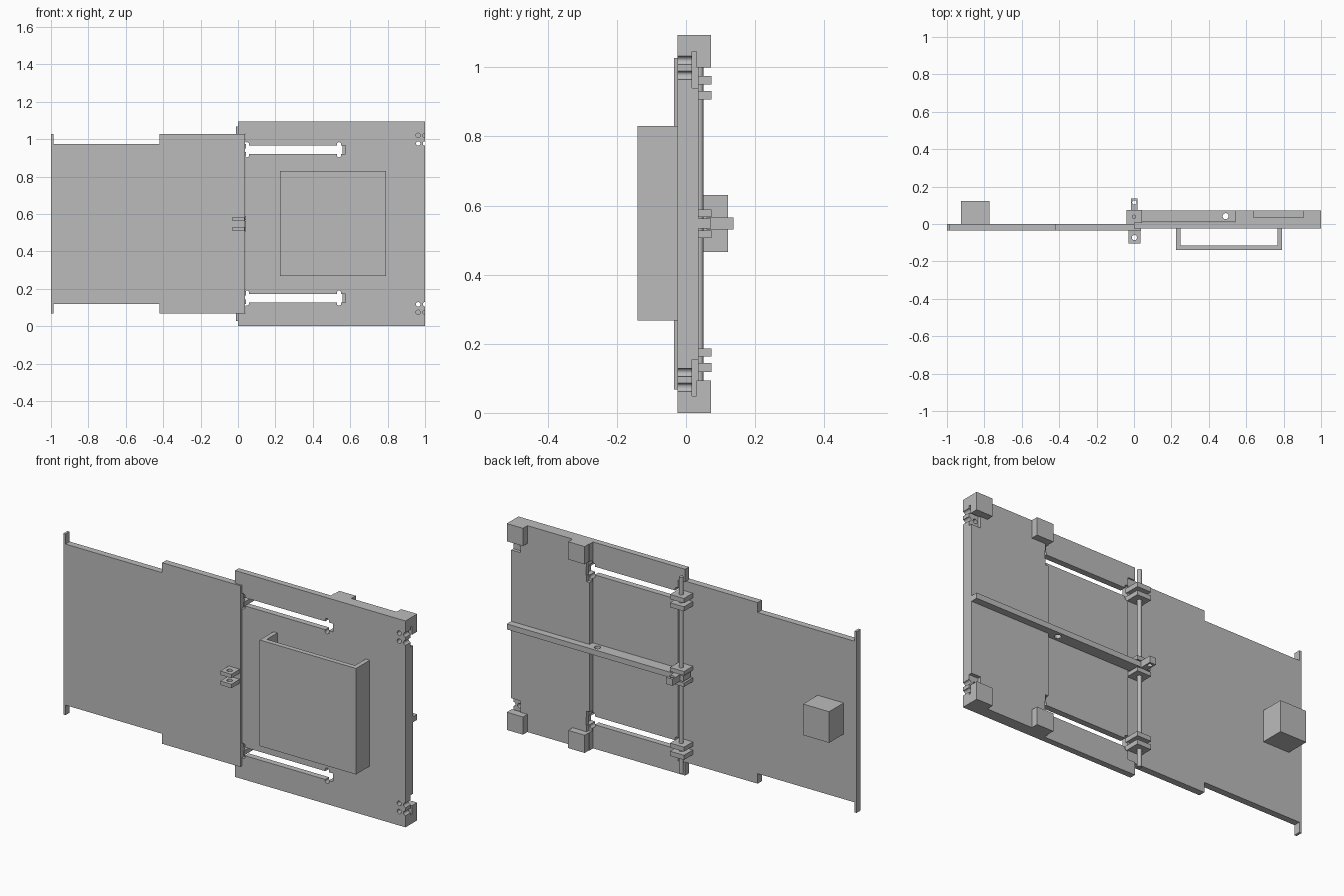
import bpy, bmesh, math
from mathutils import Matrix

if "Cube" in bpy.data.objects:
    bpy.data.objects.remove(bpy.data.objects["Cube"], do_unlink=True)

grey = bpy.data.materials.new("plain grey")
grey.use_nodes = True
GREY = (0.5, 0.5, 0.5, 1)
grey.diffuse_color = GREY
grey.node_tree.nodes["Principled BSDF"].inputs["Base Color"].default_value = GREY

MID = 0.547  # height of the mirror plane


def finish(name, bm):
    bmesh.ops.recalc_face_normals(bm, faces=bm.faces)
    mesh = bpy.data.meshes.new(name)
    bm.to_mesh(mesh)
    bm.free()
    mesh.materials.append(grey)
    obj = bpy.data.objects.new(name, mesh)
    bpy.context.collection.objects.link(obj)
    return obj


def box(name, x, y, z):
    bm = bmesh.new()
    bmesh.ops.create_cube(bm, size=1)
    for v in bm.verts:
        v.co = [r[0] + (c + 0.5) * (r[1] - r[0]) for c, r in zip(v.co, (x, y, z))]
    return finish(name, bm)


def rod(name, centre, radius, length, axis="z"):
    bm = bmesh.new()
    turn = Matrix.Rotation(math.pi / 2, 4, "X") if axis == "y" else Matrix()
    bmesh.ops.create_cone(bm, cap_ends=True, segments=24, radius1=radius, radius2=radius,
                          depth=length, matrix=Matrix.Translation(centre) @ turn)
    return finish(name, bm)


def prism(name, points, start, end):
    """Extrude a closed outline from start to end; each is a function of (a, b)."""
    bm = bmesh.new()
    face = bm.faces.new([bm.verts.new(start(a, b)) for a, b in points])
    new = bmesh.ops.extrude_face_region(bm, geom=[face])["geom"]
    shift = [e - s for s, e in zip(start(0, 0), end(0, 0))]
    bmesh.ops.translate(bm, vec=shift, verts=[g for g in new if isinstance(g, bmesh.types.BMVert)])
    # The extrusion may leave the first cap in place or remove it
    bmesh.ops.holes_fill(bm, edges=[e for e in bm.edges if e.is_boundary], sides=0)
    return finish(name, bm)


def cut(obj, *cutters):
    for cutter in cutters:
        cutter.hide_render = True
        mod = obj.modifiers.new("cut", "BOOLEAN")
        mod.operation, mod.solver, mod.object = "DIFFERENCE", "EXACT", cutter
        bpy.context.view_layer.objects.active = obj
        bpy.ops.object.modifier_apply(modifier=mod.name)
        bpy.data.objects.remove(cutter, do_unlink=True)


def mirrored(z0, z1):
    """The upper height range and its mirror image."""
    return ((z0, z1), (2 * MID - z1, 2 * MID - z0))


# Folding leaf: stepped outline with an end flange
half = [(-1, 0.48), (-0.987, 0.48), (-0.987, 0.427), (-0.42, 0.427), (-0.42, 0.48), (0.038, 0.48)]
outline = half + [(x, -h) for x, h in reversed(half)]
prism("folding_leaf", outline,
      lambda x, h: (x, -0.035, MID + h), lambda x, h: (x, 0, MID + h))

# Main plate: thin near the hinge, thick at the far end
step = [(0, -0.025), (1, -0.025), (1, 0.036), (0.54, 0.036), (0.54, 0.007), (0, 0.007)]
plate = prism("main_plate", step, lambda x, y: (x, y, 0), lambda x, y: (x, y, 2 * MID))
cut(plate, box("hinge_notch", (-0.1, 0.041), (-1, 1), (0.067, 1.027)))
for z in mirrored(0.922, 0.966):
    cut(plate, box("slot", (0, 0.56), (-1, 1), z),
        box("slot_blind_end", (0.5, 0.575), (-1, 0.018), z))
for z in mirrored(0.89, 1.0):
    cut(plate, box("slot_pocket", (0.5, 0.557), (0.018, 1), z))
for z in mirrored(0.94, 1.045):
    cut(plate, box("edge_pocket", (0.945, 1.1), (0.018, 1), z))
for side in (-1, 1):
    for x, h in ((0.048, 0.368), (0.048, 0.425), (0.54, 0.368), (0.54, 0.425),
                 (0.963, 0.43), (0.963, 0.473), (1, 0.43), (1, 0.473)):
        cut(plate, rod("relief_hole", (x, 0, MID + side * h), 0.012, 0.4, "y"))

# Corner pads on the back
for x in ((0.543, 0.64), (0.905, 1)):
    for z in mirrored(1.0, 2 * MID):
        box("back_pad", x, (0.03, 0.073), z)

# Open-ended cover on the front
cover = box("front_cover", (0.225, 0.79), (-0.14, -0.025), (0.268, 0.83))
cut(cover, box("cover_hollow", (0.249, 0.766), (-0.114, 0), (0, 1)))

# Hinge rod and its paired lugs
hinge_rod = rod("hinge_rod", (0, 0.039, MID), 0.011, 1.04)
bpy.ops.object.select_all(action="DESELECT")
hinge_rod.select_set(True)
bpy.context.view_layer.objects.active = hinge_rod
bpy.ops.object.shade_smooth_by_angle()
lugs = mirrored(0.95, 0.975) + mirrored(0.907, 0.931) + mirrored(0.567, 0.588)
for z in lugs:
    box("hinge_lug", (-0.04, 0.042), (-0.01, 0.074), z)

# Front lugs with a pin hole
for z in mirrored(0.563, 0.584):
    lug = box("front_lug", (-0.03, 0.035), (-0.105, -0.03), z)
    cut(lug, rod("pin_hole", (0.002, -0.073, MID), 0.014, 0.3))

# Swing arm across the back with a drilled end lug
arm = box("swing_arm", (-0.036, 1), (0.012, 0.073), (0.533, 0.562))
cut(arm, rod("arm_hole", (0.49, 0.042, MID), 0.016, 0.2))
lug = box("arm_lug", (-0.016, 0.02), (0.06, 0.137), (0.53, 0.565))
cut(lug, rod("lug_hole", (0.002, 0.115, MID), 0.012, 0.2))

# Block handle on the leaf
box("block_handle", (-0.925, -0.772), (0, 0.122), (0.465, 0.63))
